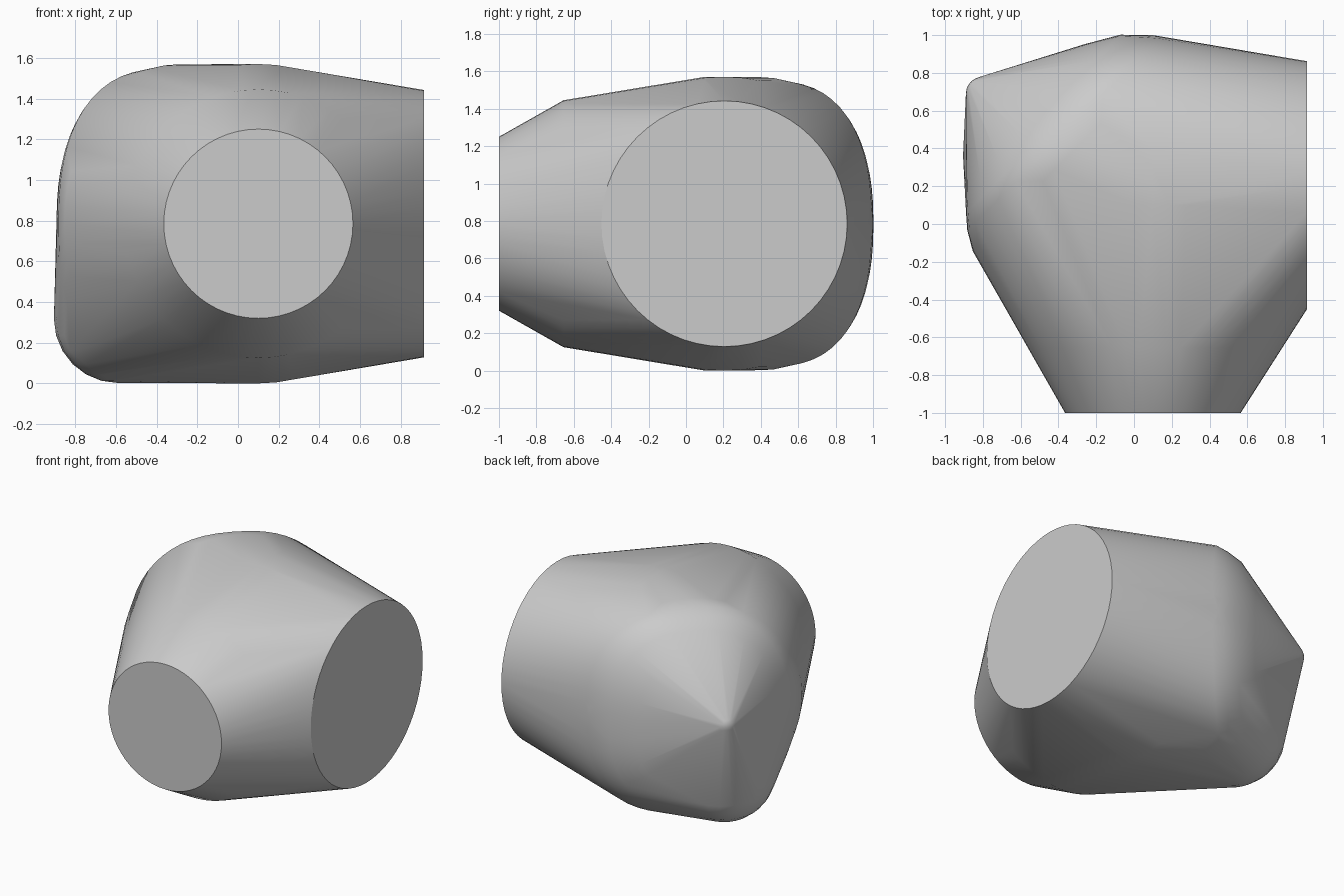
import bpy
import bmesh
from math import sin, cos, pi, radians, copysign
from mathutils import Vector, Matrix

default = bpy.data.objects.get("Cube")
if default:
    bpy.data.objects.remove(default, do_unlink=True)

MID = 0.785          # height of the pipe axes
SEGMENTS = 56
UP = Vector((0, 0, 1))

shell = bmesh.new()


def ring(x, y, width, height, side, power=2.0):
    """Upright (super)ellipse spanned by a horizontal side direction and the vertical."""
    side = Vector(side).normalized()
    for i in range(SEGMENTS):
        a = 2 * pi * i / SEGMENTS
        u, v = (copysign(abs(c) ** (2 / power), c) for c in (cos(a), sin(a)))
        shell.verts.new(Vector((x, y, MID)) + side * width * u + UP * height * v)


def ball(centre, radius, stretch=1.0):
    place = Matrix.Translation(centre) @ Matrix.Diagonal((1, stretch, 1, 1))
    bmesh.ops.create_uvsphere(shell, u_segments=24, v_segments=12,
                              radius=radius, matrix=place)


# Front mouth, its rim and its collar
for y, radius in ((-1.0, 0.465), (-0.655, 0.66), (0.1, 0.785)):
    ring(0.1, y, radius, radius, (1, 0, 0))

# Side mouth and its collar
for x, y, radius in ((0.915, 0.205, 0.657), (0.1, 0.215, 0.785)):
    ring(x, y, radius, radius, (0, 1, 0))

# Rounded shoulder on the outside of the bend, slightly squared off
ring(-0.3, 0.41, 0.783, 0.783, (1, 1, 0))
for out, width, height in ((0.1, 0.725, 0.76), (0.17, 0.665, 0.725),
                           (0.26, 0.58, 0.66), (0.36, 0.41, 0.5)):
    ring(-0.3 - 0.7 * out, 0.41 + 0.7 * out, width, height, (1, 1, 0), 2.4)

# Blunt rear tip and low side bulge
ball((-0.8, 0.69, 0.89), 0.09)
ball((-0.59, 0.36, 0.317), 0.315, 1.15)

# Wrap the parts in one tight skin
hull = bmesh.ops.convex_hull(shell, input=shell.verts[:], use_existing_faces=False)
skin = {g for g in hull["geom"] if isinstance(g, bmesh.types.BMFace)}
bmesh.ops.delete(shell, geom=[f for f in shell.faces if f not in skin],
                 context="FACES_ONLY")
bmesh.ops.delete(shell, geom=[e for e in shell.edges if not e.link_faces],
                 context="EDGES")
bmesh.ops.delete(shell, geom=[v for v in shell.verts if not v.link_faces],
                 context="VERTS")
bmesh.ops.dissolve_limit(shell, angle_limit=radians(0.3),
                         verts=shell.verts[:], edges=shell.edges[:])
bmesh.ops.recalc_face_normals(shell, faces=shell.faces[:])

mesh = bpy.data.meshes.new("elbow_shell")
shell.to_mesh(mesh)
shell.free()
elbow = bpy.data.objects.new("elbow_shell", mesh)
bpy.context.collection.objects.link(elbow)

# Plain grey finish
grey = bpy.data.materials.new("light_grey")
grey.use_nodes = True
colour = (0.6, 0.6, 0.6, 1)
grey.diffuse_color = colour
grey.node_tree.nodes["Principled BSDF"].inputs["Base Color"].default_value = colour
mesh.materials.append(grey)

# Smooth sides with crisp mouth edges
bpy.ops.object.select_all(action="DESELECT")
elbow.select_set(True)
bpy.context.view_layer.objects.active = elbow
bpy.ops.object.shade_smooth_by_angle(angle=radians(30))
